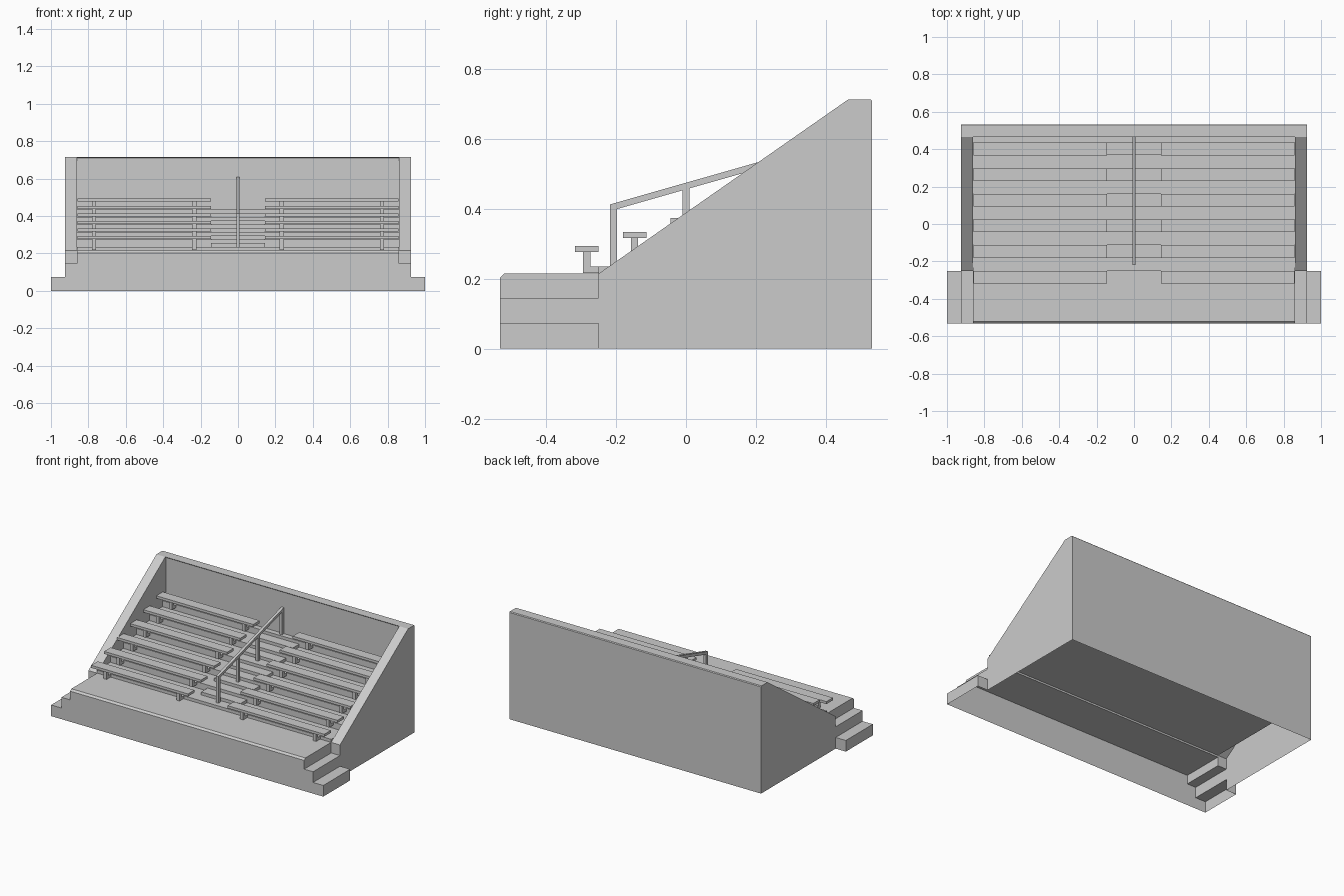
import bpy, bmesh
from mathutils import Vector

if "Cube" in bpy.data.objects:
    bpy.data.objects.remove(bpy.data.objects["Cube"])


def make(name, verts, faces):
    bm = bmesh.new()
    vs = [bm.verts.new(v) for v in verts]
    for f in faces:
        bm.faces.new([vs[i] for i in f])
    bmesh.ops.recalc_face_normals(bm, faces=bm.faces)
    me = bpy.data.meshes.new(name)
    bm.to_mesh(me)
    bm.free()
    ob = bpy.data.objects.new(name, me)
    bpy.context.collection.objects.link(ob)
    return ob


def prism(name, prof, axis, a, b, closed=True, cap_a=True, cap_b=True):
    """Extrude a 2D profile along x (profile is y,z) or y (profile is x,z)."""
    n = len(prof)
    put = (lambda p, t: (t, p[0], p[1])) if axis == 'x' else (lambda p, t: (p[0], t, p[1]))
    verts = [put(p, a) for p in prof] + [put(p, b) for p in prof]
    faces = [(i, (i + 1) % n, n + (i + 1) % n, n + i) for i in range(n if closed else n - 1)]
    if cap_a:
        faces.append(tuple(range(n)))
    if cap_b:
        faces.append(tuple(range(n, 2 * n)))
    return make(name, verts, faces)


def box(name, x0, x1, y0, y1, z0, z1):
    return prism(name, [(y0, z0), (y1, z0), (y1, z1), (y0, z1)], 'x', x0, x1)


def mirror_x(ob):
    pivot = ob.modifiers.new("mirror", 'MIRROR')
    pivot.use_axis = (True, False, False)
    pivot.use_mirror_merge = False
    return ob


BACK, FRONT, JOIN = 0.533, -0.533, -0.25
FLOOR, TOP = 0.215, 0.714
PITCH, RISE, ROWS = 0.137, 0.04, 6
AISLE, INNER, OUTER = 0.145, 0.86, 0.925

# front platform with side steps, an open-bottomed shell
half = [(1.0, 0), (1.0, 0.074), (OUTER, 0.074), (OUTER, 0.145), (INNER, 0.145), (INNER, 0.203)]
outline = half + [(-x, z) for x, z in reversed(half)]
prism("front_platform", outline, 'y', FRONT, JOIN, closed=False, cap_b=False)
# the platform top, with a small chamfer along its front edge
prism("platform_top", [(FRONT, 0.203), (FRONT + 0.012, FLOOR), (JOIN, FLOOR), (JOIN, 0.203)],
      'x', -INNER, INNER, closed=False)
# backs of the lowest side steps
mirror_x(make("step_back", [(OUTER, JOIN, 0), (1, JOIN, 0), (1, JOIN, 0.074), (OUTER, JOIN, 0.074)],
              [(0, 1, 2, 3)]))

# sloped side walls, hollow underneath
mirror_x(make("side_wall",
              [(OUTER, JOIN, 0), (OUTER, BACK, 0), (OUTER, BACK, TOP - 0.005), (OUTER, BACK - 0.005, TOP),
               (OUTER, 0.465, TOP), (OUTER, JOIN, FLOOR), (OUTER, JOIN, 0.145),
               (INNER, JOIN, 0.145), (INNER, JOIN, FLOOR), (INNER, 0.465, TOP),
               (INNER, 0.47, TOP), (INNER, 0.47, FLOOR)],
              [(0, 1, 2, 3, 4, 5, 6), (6, 5, 8, 7), (5, 4, 9, 8), (8, 9, 10, 11)]))

# back wall, open at the bottom
prism("back_wall", [(BACK, 0), (BACK, TOP - 0.005), (BACK - 0.005, TOP), (0.465, TOP),
                    (0.47, TOP - 0.005), (0.47, FLOOR)],
      'x', -OUTER, OUTER, closed=False, cap_a=False, cap_b=False)

# stepped terrace on a flat base
stairs = [(0.47, FLOOR), (JOIN, FLOOR)]
for k in range(ROWS):
    y, z = JOIN + PITCH * k, FLOOR + 0.02 + RISE * k
    if k:
        stairs.append((y, z - RISE))
    stairs.append((y, z))
stairs.append((0.47, FLOOR + 0.02 + RISE * (ROWS - 1)))
prism("terrace", stairs, 'x', -INNER, INNER)

for k in range(ROWS):
    y, z = JOIN + PITCH * k, FLOOR + RISE * k
    # half-height steps in the aisle
    if k:
        box("aisle_step", -AISLE, AISLE, y - 0.067, y, z - 0.02, z)
    # bench plank and its two L-shaped brackets on each side
    mirror_x(box("bench_seat", AISLE, INNER - 0.003, y - 0.068, y, z + 0.062, z + 0.079))
    for x in (0.234, 0.77):
        bracket = [(y - 0.045, z + 0.062), (y - 0.045, z + 0.002), (y + 0.005, z + 0.002),
                   (y + 0.005, z + 0.021), (y - 0.024, z + 0.021), (y - 0.024, z + 0.062)]
        mirror_x(prism("bench_bracket", bracket, 'x', x - 0.011, x + 0.011))

# central handrail with four posts
def rail_z(y):
    return 0.413 + (y + 0.218) * 0.285


R = 0.009
prism("handrail", [(-0.218, rail_z(-0.218) - 0.019), (0.469, rail_z(0.469) - 0.019),
                   (0.469, rail_z(0.469)), (-0.218, rail_z(-0.218))], 'x', -R, R)
for y in (-0.208, 0.0, 0.209, 0.459):
    row = int((y - JOIN) / PITCH)
    foot = FLOOR + 0.02 + RISE * row
    prism("handrail_post", [(y - 0.01, foot), (y + 0.01, foot), (y + 0.01, rail_z(y + 0.01) - 0.01),
                            (y - 0.01, rail_z(y - 0.01) - 0.01)], 'x', -R, R)
